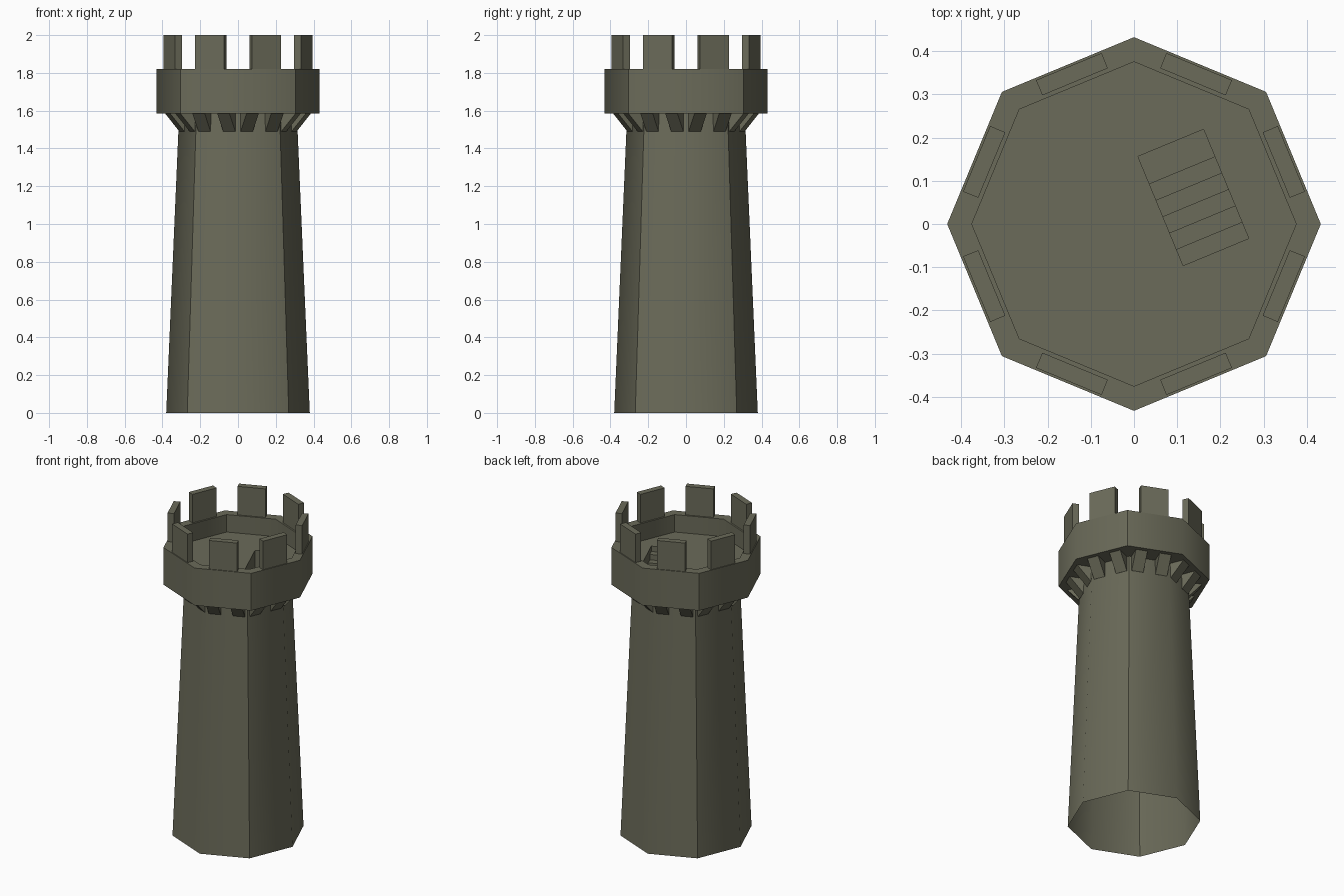
import bpy, bmesh, math
from mathutils import Vector

if "Cube" in bpy.data.objects:
    bpy.data.objects.remove(bpy.data.objects["Cube"])

SIDES = 8
COS = math.cos(math.pi / SIDES)
FLOOR = 1.71

stone = bpy.data.materials.new("grey_green_stone")
stone.diffuse_color = (0.147, 0.147, 0.101, 1)
stone.use_nodes = True
stone.node_tree.nodes["Principled BSDF"].inputs["Base Color"].default_value = stone.diffuse_color


def finish(name, bm):
    me = bpy.data.meshes.new(name)
    bm.to_mesh(me)
    bm.free()
    me.materials.append(stone)
    ob = bpy.data.objects.new(name, me)
    bpy.context.collection.objects.link(ob)
    return ob


def octagon_shell(name, profile):
    """Octagonal rings through (radius, z) points; walls are smoothed in pairs."""
    bm = bmesh.new()
    rings = []
    for r, z in profile:
        rings.append([bm.verts.new((r * math.cos(i * math.tau / SIDES),
                                    r * math.sin(i * math.tau / SIDES), z))
                      for i in range(SIDES)])
    for lo, hi in zip(rings, rings[1:]):
        for i in range(SIDES):
            j = (i + 1) % SIDES
            f = bm.faces.new((lo[i], lo[j], hi[j], hi[i]))
            f.smooth = abs(f.normal.z) < 0.5
            f.normal_update()
    # sharp on ring edges and on the diagonal corners
    for ring in rings:
        for i in range(SIDES):
            for e in ring[i].link_edges:
                if e.other_vert(ring[i]) in ring or i % 2:
                    e.smooth = False
    return finish(name, bm)


def box_on_face(bm, face, offset, half, section):
    """Extrude an (apothem, z) section sideways on one octagon face."""
    a = (face + 0.5) * math.tau / SIDES
    n = Vector((math.cos(a), math.sin(a), 0))
    t = Vector((-math.sin(a), math.cos(a), 0))
    left, right = [[bm.verts.new(n * r + t * (offset + s) + Vector((0, 0, z)))
                    for r, z in section] for s in (-half, half)]
    bm.faces.new(left)
    bm.faces.new(right[::-1])
    for i in range(len(section)):
        j = (i + 1) % len(section)
        bm.faces.new((left[j], left[i], right[i], right[j]))


# tapered shaft, open below
octagon_shell("shaft", [(0.38, 0), (0.3115, 1.585)])

# parapet wall with its underside and inner face
octagon_shell("parapet", [(0.3115, 1.585), (0.432, 1.585), (0.432, 1.82),
                          (0.375, 1.82), (0.375, FLOOR)])

# corbels and merlons
corbels, merlons = bmesh.new(), bmesh.new()
for k in range(SIDES):
    for off in (-0.071, 0.071):
        box_on_face(corbels, k, off, 0.035,
                    [(0.28, 1.49), (0.292, 1.49), (0.374, 1.585), (0.28, 1.585)])
    box_on_face(merlons, k, 0, 0.082,
                [(0.356, 1.82), (0.394, 1.82), (0.394, 2.0), (0.356, 2.0)])
for name, bm in (("corbels", corbels), ("merlons", merlons)):
    bmesh.ops.recalc_face_normals(bm, faces=bm.faces)
    finish(name, bm)

# roof floor with a stairwell sunk into it
bm = bmesh.new()
start = Vector((0.085, 0.1875, 0))
along = Vector((math.sin(math.pi / 8), -COS, 0))
across = Vector((COS, math.sin(math.pi / 8), 0))
steps, rise, tread = 5, 0.034, 0.041
z = FLOOR - rise * (steps + 1)
prof = [(0, FLOOR), (0, z)]
d = 0.068
for i in range(steps + 1):
    prof += [(d, z), (d, z + rise)]
    d += tread
    z += rise
rows = [[bm.verts.new(start + along * p + across * s + Vector((0, 0, h)))
         for p, h in prof] for s in (-0.082, 0.082)]
for i in range(len(prof) - 1):
    bm.faces.new((rows[0][i], rows[1][i], rows[1][i + 1], rows[0][i + 1]))
for row in rows:
    bm.faces.new(row)
rim = [rows[0][0], rows[1][0], rows[1][-1], rows[0][-1]]
outer = [bm.verts.new((0.375 * math.cos(i * math.tau / SIDES),
                       0.375 * math.sin(i * math.tau / SIDES), FLOOR))
         for i in range(SIDES)]
edges = []
for loop in (rim, outer):
    for i, v in enumerate(loop):
        w = loop[(i + 1) % len(loop)]
        edges.append(bm.edges.get((v, w)) or bm.edges.new((v, w)))
bmesh.ops.triangle_fill(bm, edges=edges, use_beauty=True, normal=(0, 0, 1))
bmesh.ops.recalc_face_normals(bm, faces=bm.faces)
bm.normal_update()
top = max(bm.faces, key=lambda f: f.calc_center_median().z)
if top.normal.z < 0:
    bmesh.ops.reverse_faces(bm, faces=bm.faces)
finish("roof_floor_and_stairwell", bm)
